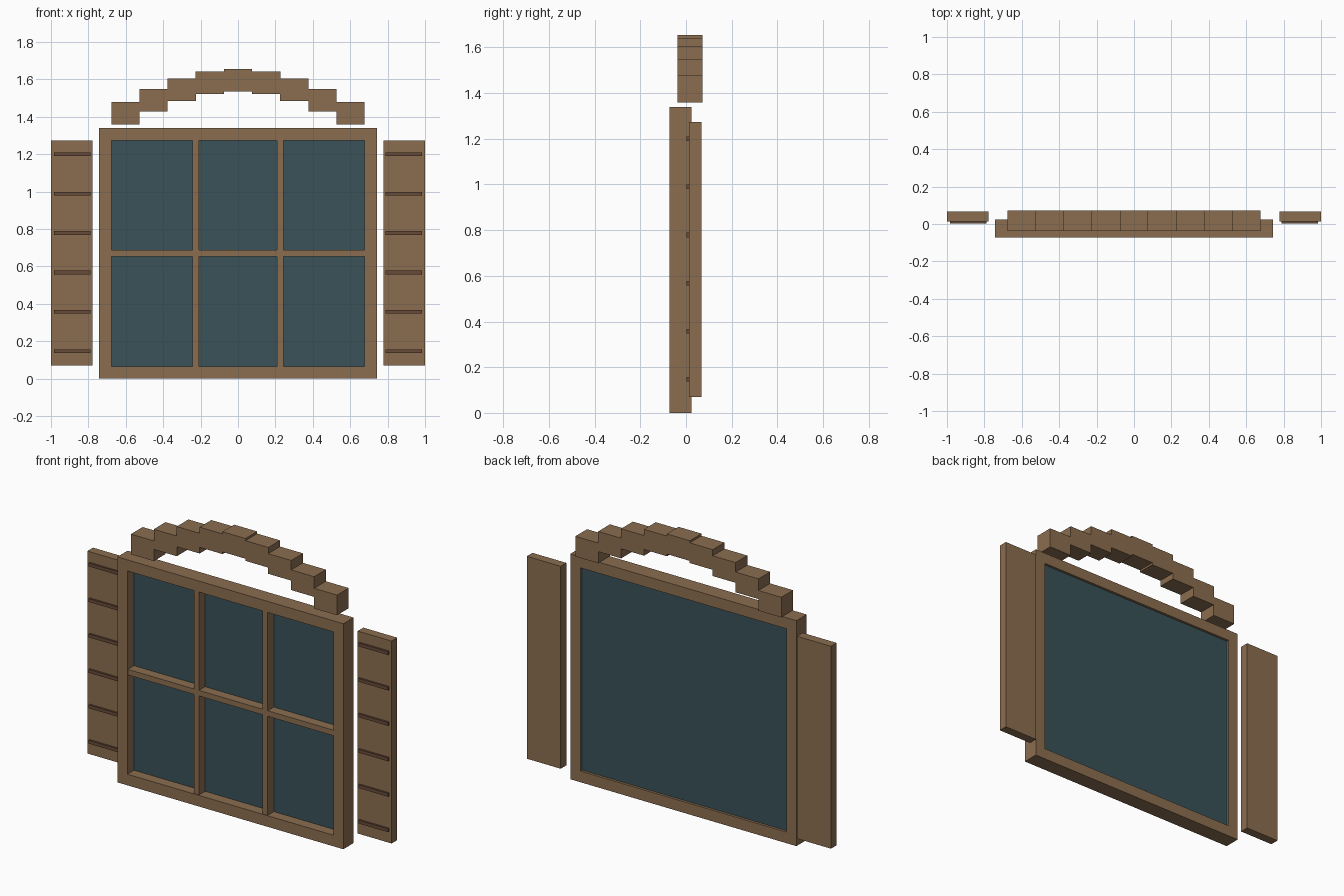
import bpy
import bmesh
import math

if "Cube" in bpy.data.objects:
    bpy.data.objects.remove(bpy.data.objects["Cube"])


def material(name, rgb):
    m = bpy.data.materials.new(name)
    m.diffuse_color = (*rgb, 1)
    m.use_nodes = True
    m.node_tree.nodes["Principled BSDF"].inputs["Base Color"].default_value = m.diffuse_color
    return m


WOOD = material("wood", (0.26, 0.155, 0.08))
DARK = material("dark_wood", (0.14, 0.07, 0.04))
GLASS = material("glass", (0.042, 0.085, 0.102))


def finish(name, bm, mat):
    bmesh.ops.recalc_face_normals(bm, faces=bm.faces)
    mesh = bpy.data.meshes.new(name)
    bm.to_mesh(mesh)
    bm.free()
    mesh.materials.append(mat)
    ob = bpy.data.objects.new(name, mesh)
    bpy.context.collection.objects.link(ob)
    return ob


def box(name, x, y, z, mat):
    """Box from (min, max) ranges along each axis."""
    bm = bmesh.new()
    bmesh.ops.create_cube(bm, size=1)
    for v in bm.verts:
        v.co = [r[0] + (c + 0.5) * (r[1] - r[0]) for c, r in zip(v.co, (x, y, z))]
    return finish(name, bm, mat)


W, H, T = 0.743, 1.34, 0.066       # frame half width, height, border
FRONT, BACK = -0.072, 0.024

# Window frame: a rectangular section swept around four corners
bm = bmesh.new()
rings = []
for sx, top in ((-1, 0), (1, 0), (1, 1), (-1, 1)):
    rings.append([bm.verts.new((sx * (W - i), y, H - i if top else i))
                  for i, y in ((0, FRONT), (T, FRONT), (T, BACK), (0, BACK))])
for a in range(4):
    for b in range(4):
        p, q = rings[a], rings[(a + 1) % 4]
        bm.faces.new((p[b], q[b], q[(b + 1) % 4], p[(b + 1) % 4]))
finish("window_frame", bm, WOOD)

# Glass pane
box("glass_pane", (-W + T, W - T), (-0.01, 0.009), (T, H - T), GLASS)

# Glazing bars
BAR = (-0.068, -0.008)
for i, x in enumerate((-0.226, 0.226)):
    box(f"vertical_bar_{i + 1}", (x - 0.0165, x + 0.0165), BAR, (T, H - T), WOOD)
box("horizontal_bar", (-W + T, W - T), (BAR[0] + 0.0005, BAR[1]),
    (H / 2 - 0.0155, H / 2 + 0.0175), WOOD)

# Shutters with slats, one on each side
for side, s in (("left", -1), ("right", 1)):
    box(f"{side}_shutter", sorted((s * 0.777, s)), (0.014, 0.067), (0.07, 1.273), WOOD)
    for k in range(6):
        z = 0.147 + k * 0.2106
        box(f"{side}_slat_{k + 1}", sorted((s * 0.789, s * 0.984)),
            (0.003, 0.018), (z - 0.01, z + 0.01), DARK)

# Stepped arch of nine blocks above the window
for k in range(-4, 5):
    x = k * 0.1505
    z = 1.383 + 0.212 * math.cos(math.radians(20 * k))
    box(f"arch_block_{k + 5}", (x - 0.0755, x + 0.0755), (-0.038, 0.072),
        (z - 0.06, z + 0.06), WOOD)
